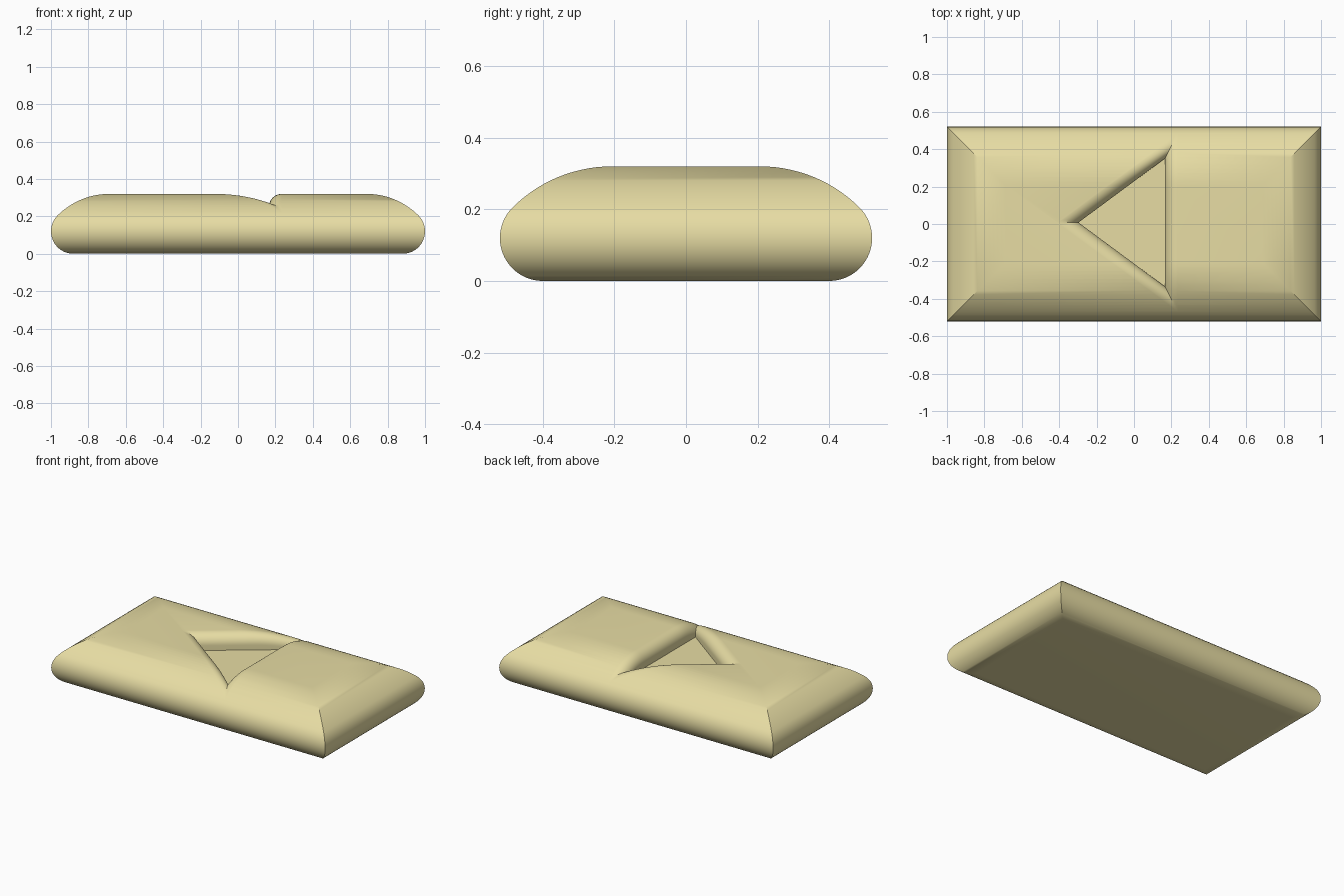
import bpy, bmesh, math

if "Cube" in bpy.data.objects:
    bpy.data.objects.remove(bpy.data.objects["Cube"])

HX, HY, TOP = 1.0, 0.52, 0.32
R1 = 0.12                                   # lower round
S = math.sqrt(0.5)
R2 = (TOP - R1 - R1 * S) / (1 - S)          # shallow crown arc, tangent at 45 degrees
C2 = R1 - R1 * S + R2 * S                   # inset where the flat top starts


def crown(y):
    """Height of the upper body surface at a given y."""
    t = HY - abs(y)
    if t >= C2:
        return TOP
    if t > R1 - R1 * S:
        return TOP - R2 + math.sqrt(R2 ** 2 - (C2 - t) ** 2)
    return R1 + math.sqrt(max(0, R1 ** 2 - (R1 - t) ** 2))


def loft(name, rings):
    """Closed solid through equal-length rings of points."""
    bm = bmesh.new()
    vs = [[bm.verts.new(p) for p in ring] for ring in rings]
    n = len(vs[0])
    for a, b in zip(vs, vs[1:]):
        for i in range(n):
            j = (i + 1) % n
            bm.faces.new((a[i], a[j], b[j], b[i]))
    bm.faces.new(vs[0][::-1])
    bm.faces.new(vs[-1])
    bmesh.ops.triangulate(bm, faces=[f for f in bm.faces if len(f.verts) == 4 and n > 4])
    bmesh.ops.recalc_face_normals(bm, faces=bm.faces)
    me = bpy.data.meshes.new(name)
    bm.to_mesh(me)
    bm.free()
    ob = bpy.data.objects.new(name, me)
    bpy.context.collection.objects.link(ob)
    return ob


# Rounded slab with mitred corners: (inset, height) profile
prof = []
for i in range(25):
    a = math.radians(-90 + 135 * i / 24)
    prof.append((R1 - R1 * math.cos(a), R1 + R1 * math.sin(a)))
for i in range(1, 15):
    a = math.radians(45 + 45 * i / 14)
    prof.append((C2 - R2 * math.cos(a), TOP - R2 + R2 * math.sin(a)))
body = loft("rounded_slab", [[(sx * (HX - t), sy * (HY - t), z)
            for sx, sy in ((-1, -1), (1, -1), (1, 1), (-1, 1))] for t, z in prof])

# Triangular pocket cutter whose rolled rim follows the crowned surface
FLOOR, RIM, YC, N = 0.218, 0.07, 0.008, 32
AX, BX, BY = -0.297, 0.165, 0.342
half = math.atan2(BY, BX - AX)


def tri(d, height):
    k = (1 + math.sin(half)) / math.cos(half)
    c = [(AX - d / math.sin(half), YC), (BX + d, YC - BY - k * d), (BX + d, YC + BY + k * d)]
    pts = []
    for (x0, y0), (x1, y1) in zip(c, c[1:] + c[:1]):
        for i in range(N):
            x, y = x0 + (x1 - x0) * i / N, y0 + (y1 - y0) * i / N
            pts.append((x, y, height(y)))
    return pts


rings = [tri(0, lambda y: FLOOR)]
for i in range(13):
    a = math.pi / 2 * i / 12
    d, drop = RIM * (1 - math.cos(a)), RIM * (1 - math.sin(a))
    rings.append(tri(d, lambda y: crown(y) - drop + (0.0004 if i == 12 else 0)))
rings.append(tri(RIM, lambda y: 0.5))
cutter = loft("pocket_cutter", rings)
cutter.hide_render = True

mod = body.modifiers.new("pocket", 'BOOLEAN')
mod.operation, mod.solver, mod.object = 'DIFFERENCE', 'EXACT', cutter
bpy.context.view_layer.objects.active = body
body.select_set(True)
bpy.ops.object.modifier_apply(modifier=mod.name)
bpy.data.objects.remove(cutter)
bpy.ops.object.shade_smooth_by_angle(angle=math.radians(30))

mat = bpy.data.materials.new("pale_khaki")
mat.diffuse_color = (0.8, 0.72, 0.37, 1)
mat.use_nodes = True
mat.node_tree.nodes["Principled BSDF"].inputs["Base Color"].default_value = mat.diffuse_color
body.data.materials.append(mat)
